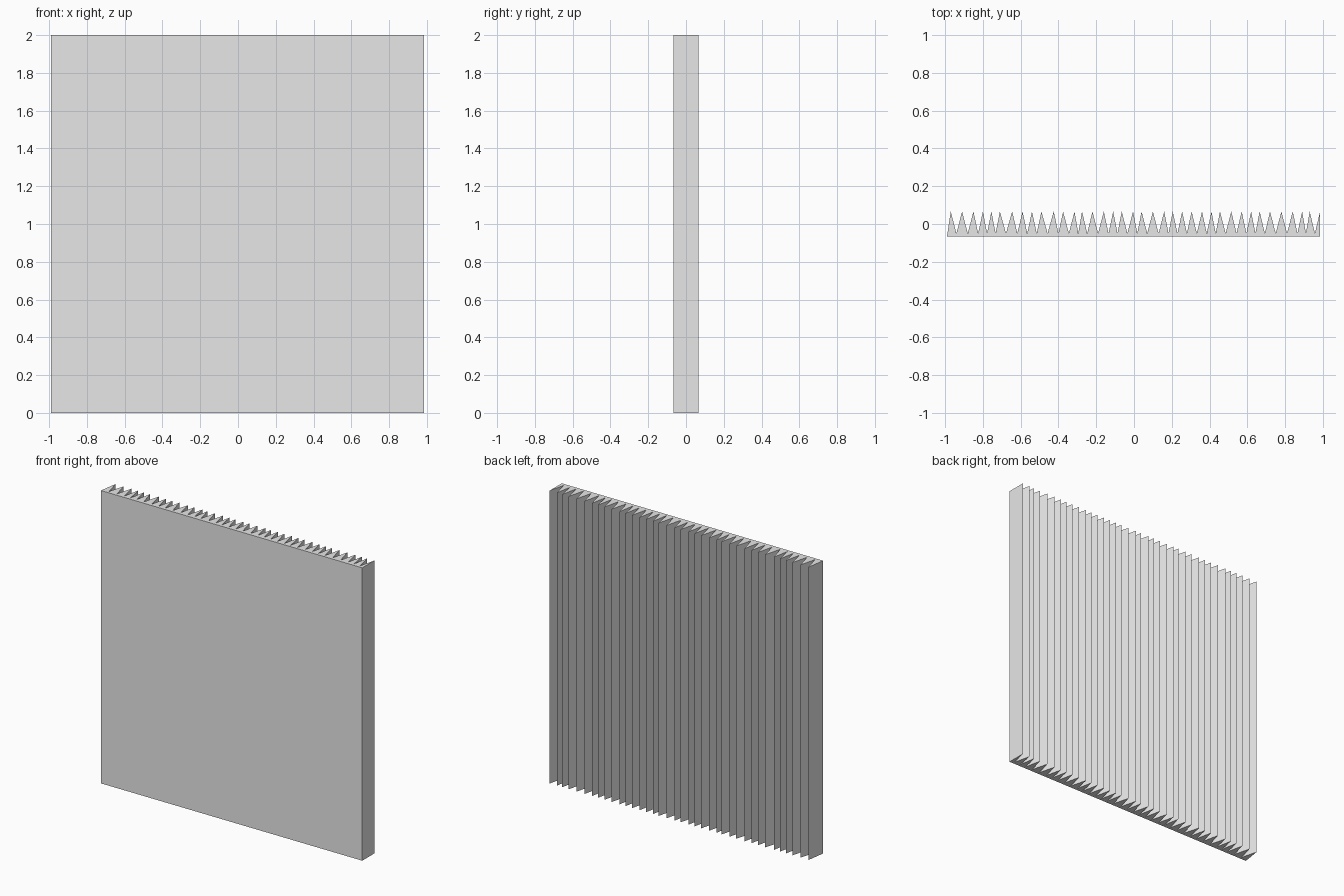
import bpy
import bmesh

default_cube = bpy.data.objects.get("Cube")
if default_cube:
    bpy.data.objects.remove(default_cube, do_unlink=True)

# Overall size of the ridged panel
LEFT_EDGE, RIGHT_EDGE = -0.99, 0.985
FRONT, VALLEY, CREST = -0.066, -0.05, 0.066
HEIGHT = 2.0

# Irregular crest positions across the width, in hundredths
CRESTS = [-97, -91, -85, -80, -75.5, -71, -64.5, -59, -54, -49, -42.5, -37.5,
          -31.5, -27.5, -22, -16, -11, -6.5, -0.5, 4, 10, 16, 20.5, 25.5, 30.5,
          36, 41, 45.5, 51.5, 57, 62, 66.5, 72, 78, 84, 89, 93]


def make_material(name, colour):
    material = bpy.data.materials.new(name)
    material.use_nodes = True
    material.diffuse_color = colour
    shader = material.node_tree.nodes["Principled BSDF"]
    shader.inputs["Base Color"].default_value = colour
    return material


def ridge_profile():
    """Flat front edge closed by a zigzag of crests and valleys behind it."""
    crests = [position / 100 for position in CRESTS] + [RIGHT_EDGE]
    points = [(LEFT_EDGE, FRONT)]
    for index, crest in enumerate(crests):
        if index > 0:
            points.append(((crests[index - 1] + crest) / 2, VALLEY))
        points.append((crest, CREST))
    points.append((RIGHT_EDGE, FRONT))
    return points


def extrude_profile(name, points, height, material):
    """Raise a flat outline into a solid with flat faces."""
    bm = bmesh.new()
    outline = [bm.verts.new((x, y, 0)) for x, y in points]
    base = bm.faces.new(outline)
    raised = bmesh.ops.extrude_face_region(bm, geom=[base], use_keep_orig=True)
    top_verts = [item for item in raised["geom"]
                 if isinstance(item, bmesh.types.BMVert)]
    bmesh.ops.translate(bm, verts=top_verts, vec=(0, 0, height))
    bmesh.ops.recalc_face_normals(bm, faces=bm.faces)
    mesh = bpy.data.meshes.new(name)
    bm.to_mesh(mesh)
    bm.free()
    mesh.materials.append(material)
    panel = bpy.data.objects.new(name, mesh)
    bpy.context.collection.objects.link(panel)
    return panel


# Panel with a smooth front and vertical ridges on the back
grey = make_material("light_grey", (0.8, 0.8, 0.8, 1))
extrude_profile("ridged_panel", ridge_profile(), HEIGHT, grey)
